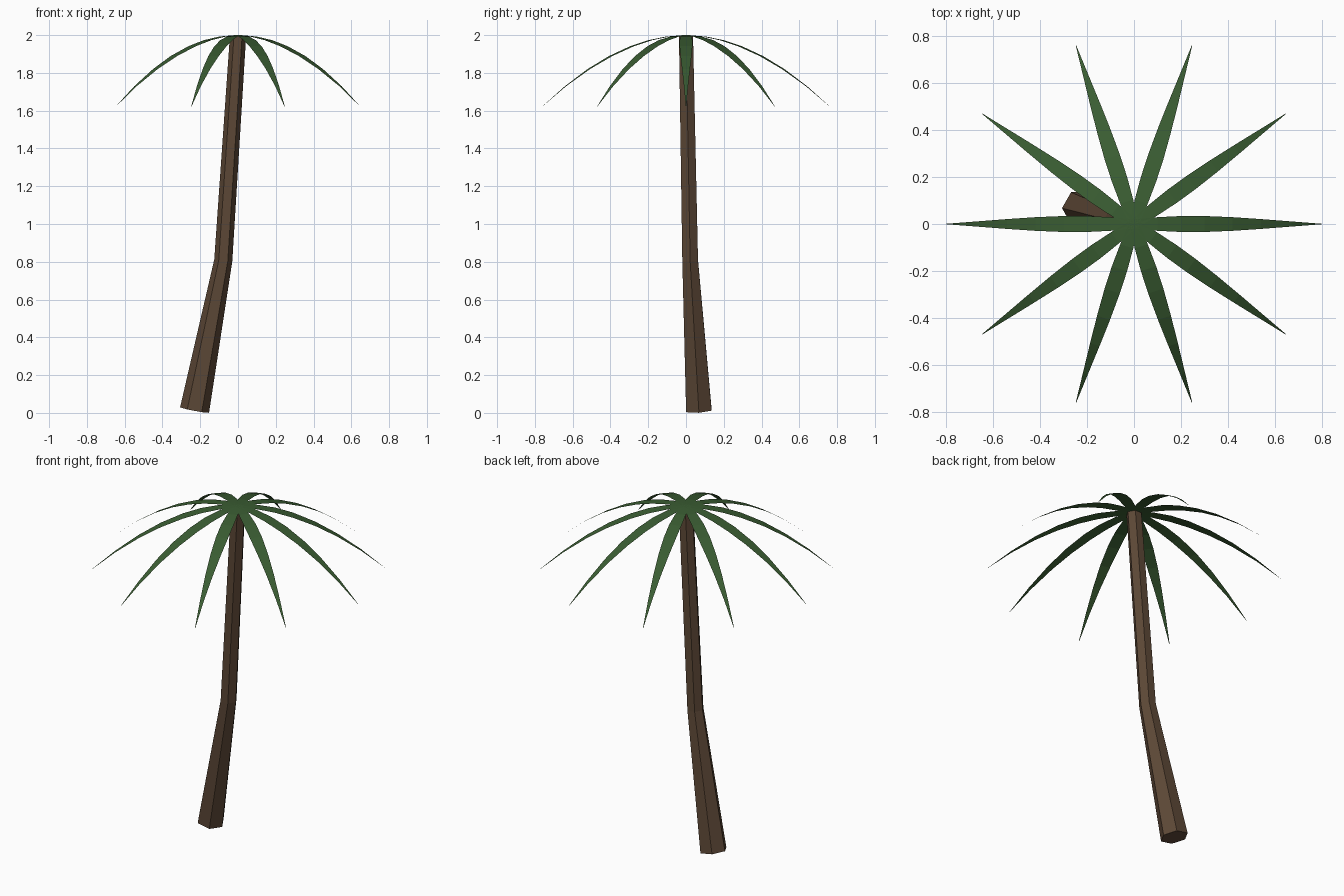
import bpy, bmesh, math
from mathutils import Vector, Matrix

if "Cube" in bpy.data.objects:
    bpy.data.objects.remove(bpy.data.objects["Cube"])


def material(name, rgb):
    m = bpy.data.materials.new(name)
    m.diffuse_color = (*rgb, 1)
    m.use_nodes = True
    m.node_tree.nodes["Principled BSDF"].inputs["Base Color"].default_value = m.diffuse_color
    return m


bark = material("brown bark", (0.108, 0.064, 0.037))
green = material("palm green", (0.042, 0.108, 0.032))


def add_object(name, bm, mat):
    me = bpy.data.meshes.new(name)
    bm.to_mesh(me)
    bm.free()
    me.materials.append(mat)
    ob = bpy.data.objects.new(name, me)
    bpy.context.collection.objects.link(ob)
    return ob


# Trunk: hexagonal rings (centre, axis, radius), bent at the knee
rings = [((-0.23, 0.068, 0.015), (0.15, -0.048, 0.79), 0.078),
         ((-0.078, 0.022, 0.807), (0.11, -0.035, 1.0), 0.048),
         ((0, 0, 1.994), (0, 0, 1), 0.043)]
bm = bmesh.new()
loops = []
for centre, axis, r in rings:
    rot = Vector((0, 0, 1)).rotation_difference(Vector(axis))
    loops.append([bm.verts.new(Vector(centre) + rot @ Vector(
        (r * math.cos(k * math.pi / 3), r * math.sin(k * math.pi / 3), 0)))
        for k in range(6)])
for a, b in zip(loops, loops[1:]):
    for k in range(6):
        j = (k + 1) % 6
        bm.faces.new((a[k], a[j], b[j], b[k]))
bm.faces.new(loops[0][::-1])
bm.faces.new(loops[-1])
add_object("trunk", bm, bark)

# Fronds: flat tapered strips drooping outwards (distance, half width)
profile = [(0, 0.02), (0.1, 0.029), (0.2, 0.034), (0.3, 0.034), (0.42, 0.029),
           (0.54, 0.021), (0.67, 0.011), (0.8, 0.001)]
for i in range(10):
    turn = Matrix.Rotation(i * math.tau / 10, 3, 'Z')
    bm = bmesh.new()
    rows = []
    for d, w in profile:
        z = 2 - 0.378 * (d / 0.8) ** 1.9
        rows.append([bm.verts.new(turn @ Vector((d, s * w, z))) for s in (-1, 1)])
    for a, b in zip(rows, rows[1:]):
        bm.faces.new((a[0], b[0], b[1], a[1]))
    add_object(f"frond_{i + 1}", bm, green)
